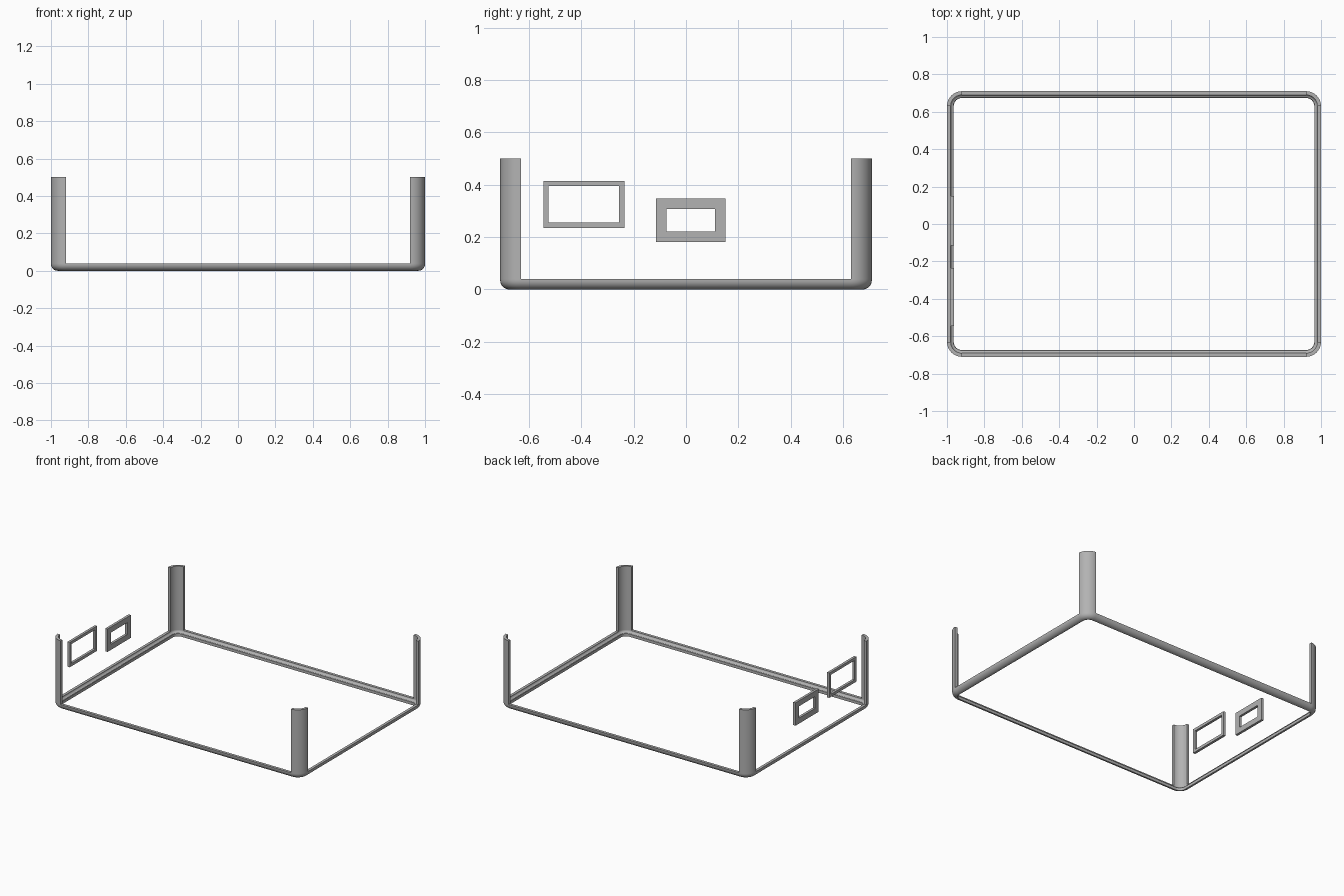
import bpy, bmesh, math
from mathutils import Vector

cube = bpy.data.objects.get("Cube")
if cube:
    bpy.data.objects.remove(cube)

HX, HY, R, WALL, TOP = 1.0, 0.71, 0.08, 0.02, 0.5
RIM_W, RIM_H = 0.036, 0.04

grey = bpy.data.materials.new("mid_grey")
grey.use_nodes = True
grey.diffuse_color = (0.45, 0.45, 0.45, 1)
grey.node_tree.nodes["Principled BSDF"].inputs["Base Color"].default_value = grey.diffuse_color


def finish(name, bm, smooth=True):
    bmesh.ops.recalc_face_normals(bm, faces=bm.faces)
    mesh = bpy.data.meshes.new(name)
    bm.to_mesh(mesh)
    bm.free()
    mesh.materials.append(grey)
    obj = bpy.data.objects.new(name, mesh)
    bpy.context.collection.objects.link(obj)
    if smooth:
        bpy.ops.object.select_all(action='DESELECT')
        obj.select_set(True)
        bpy.context.view_layer.objects.active = obj
        bpy.ops.object.shade_smooth_by_angle(angle=math.radians(35))
    return obj


def corner_path(quadrant, steps=10):
    """Corner centre and outward directions of one rounded corner."""
    a0 = quadrant * math.pi / 2
    mid = a0 + math.pi / 4
    centre = Vector((math.copysign(HX - R, math.cos(mid)),
                     math.copysign(HY - R, math.sin(mid)), 0))
    angles = [a0 + math.pi / 2 * i / steps for i in range(steps + 1)]
    return [(centre, Vector((math.cos(a), math.sin(a), 0))) for a in angles]


def sweep(name, path, profile, closed):
    """Sweep an (inset, height) profile along rounded-corner stations."""
    bm = bmesh.new()
    rings = [[bm.verts.new(c + d * (R - inset) + Vector((0, 0, z)))
              for inset, z in profile] for c, d in path]
    n = len(profile)
    for i in range(len(rings) if closed else len(rings) - 1):
        a, b = rings[i], rings[(i + 1) % len(rings)]
        for j in range(n):
            k = (j + 1) % n
            bm.faces.new((a[j], a[k], b[k], b[j]))
    if not closed:
        bm.faces.new(rings[0])
        bm.faces.new(rings[-1])
    return finish(name, bm)


def arc(radius, steps=8):
    """Bottom-edge curve running from the wall round to the floor."""
    return [(RIM_W - radius * math.cos(t), RIM_H - radius * math.sin(t))
            for t in (math.pi / 2 * i / steps for i in range(steps + 1))]


# Base rim: curved angle trim with a hollow inner side
outer = [(0, RIM_H)] + [(x, z * 1.0) for x, z in arc(RIM_W)]
outer = [(x, z - (RIM_H - RIM_W) if i else z) for i, (x, z) in enumerate(outer)]
inner = [(RIM_W, WALL)] + list(reversed(arc(RIM_W - WALL)))[1:]
loop = [station for q in range(4) for station in corner_path(q)]
sweep("base_rim", loop, outer + inner, True)

# Corner posts
names = ("back_left_post", "back_right_post", "front_right_post", "front_left_post")
for q, name in enumerate(names):
    sweep(name, corner_path(q),
          [(0, RIM_H), (0, TOP), (WALL, TOP), (WALL, RIM_H)], False)


# Port frames on the right side
def port_frame(name, y, z, width, height, border, x0=-0.98, x1=-0.962):
    bm = bmesh.new()
    loops = []
    for x in (x0, x1):
        for inset in (0, border):
            w, h = width / 2 - inset, height / 2 - inset
            loops.append([bm.verts.new((x, y + sy * w, z + sz * h))
                          for sy, sz in ((-1, -1), (1, -1), (1, 1), (-1, 1))])
    for a, b in ((0, 1), (1, 3), (3, 2), (2, 0)):
        for i in range(4):
            k = (i + 1) % 4
            bm.faces.new((loops[a][i], loops[a][k], loops[b][k], loops[b][i]))
    finish(name, bm, False)


port_frame("large_port_frame", -0.39, 0.325, 0.31, 0.18, 0.02)
port_frame("small_port_frame", 0.018, 0.264, 0.265, 0.165, 0.04)
